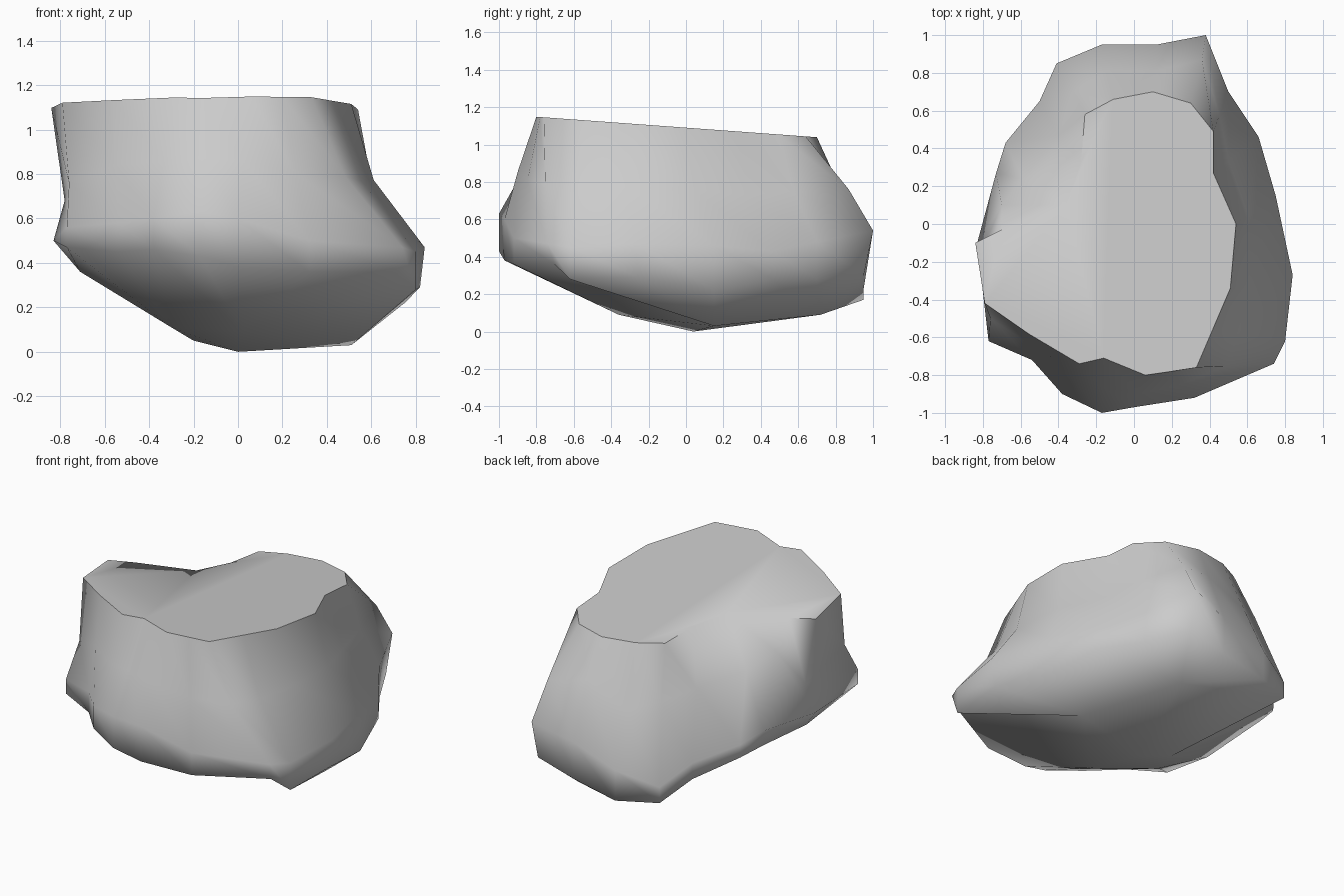
import bpy, bmesh, math
from mathutils import Vector

if "Cube" in bpy.data.objects:
    bpy.data.objects.remove(bpy.data.objects["Cube"])

# Widest outline of the boulder: x, y, lower edge height, upper edge height
RIM = [
    (-.83, -.10, .36, .50), (-.73, .27, .41, .50), (-.68, .43, .38, .46), (-.50, .65, .28, .38),
    (-.41, .85, .18, .28), (-.17, .95, .17, .36), (.12, .95, .23, .46), (.38, 1.0, .30, .54),
    (.50, .70, .28, .48), (.66, .46, .28, .43), (.75, .15, .22, .46), (.84, -.27, .29, .47),
    (.80, -.62, .28, .45), (.74, -.74, .36, .47), (.32, -.92, .36, .50), (.0, -.97, .38, .60),
    (-.17, -1.0, .43, .63), (-.38, -.90, .46, .60), (-.54, -.72, .45, .58), (-.77, -.62, .47, .56)]

# Outline of the flat sloping top
TOP = [
    (-.84, -.10), (-.70, -.03), (-.36, .10), (-.28, .33), (-.26, .58),
    (-.11, .66), (.10, .70), (.30, .64), (.42, .49), (.42, .27),
    (.54, .0), (.51, -.34), (.42, -.55), (.33, -.76), (.20, -.78),
    (.06, -.80), (-.16, -.71), (-.29, -.74), (-.56, -.58), (-.79, -.42)]

# Facet corners of the underside: point, number of rim corners it serves
UNDER = [((-.20, .10, .05), 4), ((.25, .72, .09), 5), ((.51, .15, .03), 4),
         ((.02, -.36, .09), 4), ((-.30, -.14, .11), 3)]

# Waist points shaping the shelf on the back left and the back shoulder
SHELF = {0: (-.78, -.08, .68), 1: (-.70, .10, .93), 2: (-.59, .24, .83),
         3: (-.40, .47, .76), 4: (-.32, .70, .74), 6: (.12, .81, .80),
         7: (.36, .87, .76), 19: (-.76, -.50, .76)}

low = [Vector((x, y, a)) for x, y, a, b in RIM]
high = [Vector((x, y, b)) for x, y, a, b in RIM]
top = [Vector((x, y, 1.09 - .073 * y)) for x, y in TOP]
under = [Vector(p) for p, count in UNDER for _ in range(count)]
low[0].xy = (-.71, -.19)         # chamfer below the left corner
for i in (7, 11, 13):            # undercut below the protruding corners
    low[i].x *= .975
    low[i].y *= .95


def waist(h, t):
    # concave on the sides, fuller on the front and back
    f = .42 + .29 * abs(h.x) / math.hypot(h.x, h.y)
    p = h.lerp(t, f)
    p.z = h.z + (t.z - h.z) * .47
    return p


mid = [Vector(SHELF[i]) if i in SHELF else waist(high[i], top[i]) for i in range(len(RIM))]

# Skin the rings into one boulder
bm = bmesh.new()
rings = [[bm.verts.new(p) for p in ring] for ring in (under, low, high, mid, top)]
n = len(RIM)
for a, b in zip(rings, rings[1:]):
    for i in range(n):
        j = (i + 1) % n
        bm.faces.new((a[i], a[j], b[j], b[i]))
base = bm.verts.new((0, .04, 0))
for i in range(n):
    bm.faces.new((base, rings[0][(i + 1) % n], rings[0][i]))
bm.faces.new(rings[-1])
bmesh.ops.remove_doubles(bm, verts=bm.verts[:], dist=.001)
bmesh.ops.recalc_face_normals(bm, faces=bm.faces[:])

# Smooth sides, crisp edge round the top
for face in bm.faces:
    face.smooth = True
for edge in bm.edges:
    if any(f.normal.z > .95 for f in edge.link_faces) and edge.calc_face_angle(0) > math.radians(50):
        edge.smooth = False

mesh = bpy.data.meshes.new("boulder")
bm.to_mesh(mesh)
bm.free()
boulder = bpy.data.objects.new("boulder", mesh)
bpy.context.collection.objects.link(boulder)
